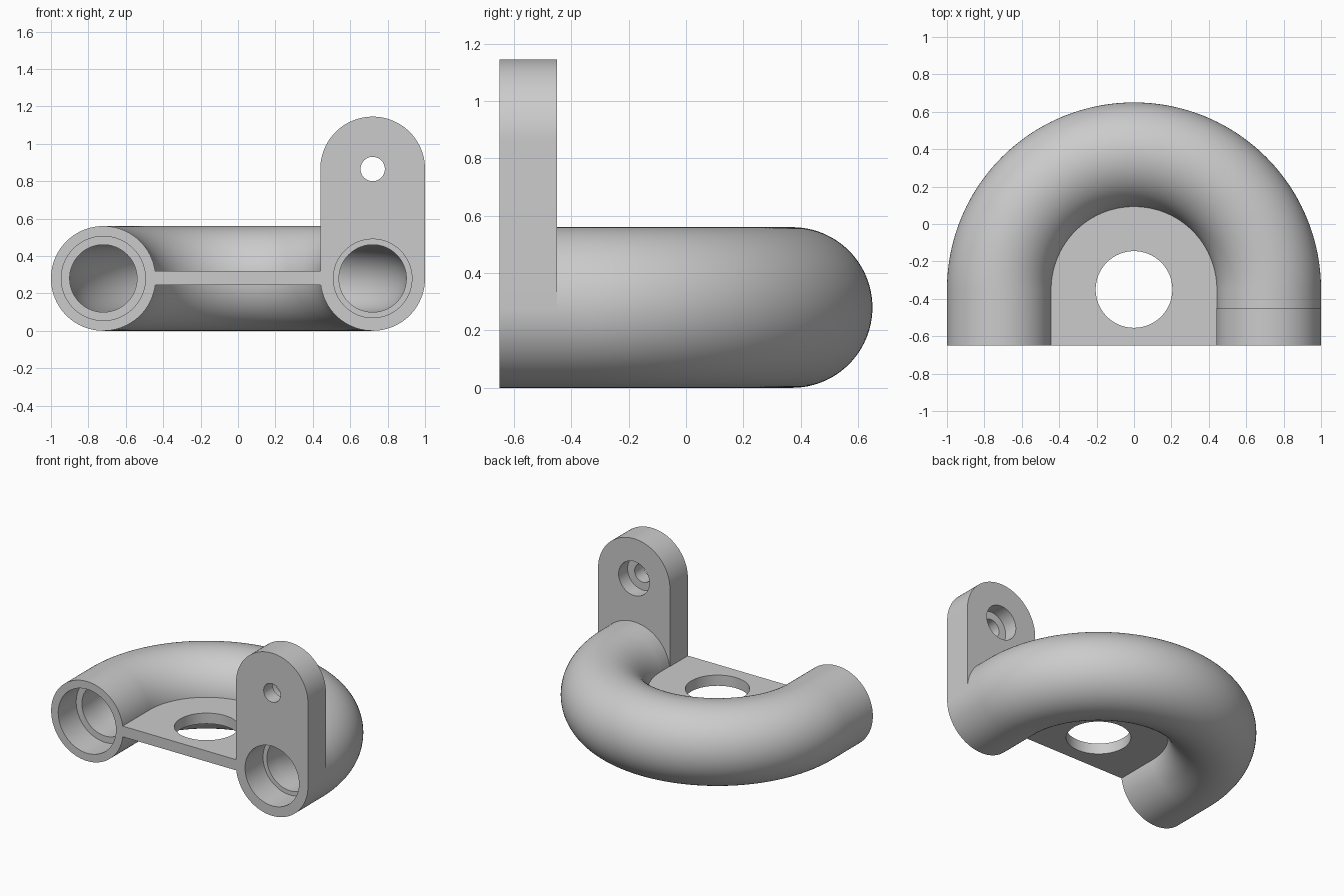
import bpy
import bmesh
from math import cos, sin, pi

cube = bpy.data.objects.get("Cube")
if cube:
    bpy.data.objects.remove(cube)

FRONT, STEP, BEND_Y = -0.65, -0.45, -0.35   # front plane, socket floor, bend centre
LEG_X, OUTER, BORE = 0.72, 0.28, 0.18       # leg offset, tube radii
LUG_TOP = 0.865                             # centre height of the lug's rounded top
SEGS = 96

grey = bpy.data.materials.new("light_grey")
grey.use_nodes = True
grey.diffuse_color = (0.6, 0.6, 0.6, 1)
grey.node_tree.nodes["Principled BSDF"].inputs["Base Color"].default_value = (0.6, 0.6, 0.6, 1)


def make_object(name, bm):
    bmesh.ops.recalc_face_normals(bm, faces=bm.faces)
    mesh = bpy.data.meshes.new(name)
    bm.to_mesh(mesh)
    bm.free()
    mesh.materials.append(grey)
    obj = bpy.data.objects.new(name, mesh)
    bpy.context.collection.objects.link(obj)
    return obj


def extrude_outline(name, points, offset):
    bm = bmesh.new()
    face = bm.faces.new([bm.verts.new(p) for p in points])
    moved = bmesh.ops.extrude_face_region(bm, geom=[face])["geom"]
    bmesh.ops.translate(bm, vec=offset, verts=[v for v in moved if isinstance(v, bmesh.types.BMVert)])
    if not face.is_valid or len(bm.faces) == len(points) + 1:
        bmesh.ops.holes_fill(bm, edges=bm.edges)
    return make_object(name, bm)


def arc(radius, start, end, count=SEGS):
    angles = [start + (end - start) * i / count for i in range(count + 1)]
    return [(radius * cos(a), radius * sin(a)) for a in angles]


def cylinder_y(name, x, z, radius, y0, y1):
    ring = arc(radius, 0, 2 * pi)[:-1]
    return extrude_outline(name, [(x + u, y0, z + v) for u, v in ring], (0, y1 - y0, 0))


def cut(target, cutters):
    for cutter in cutters:
        cutter.hide_render = True
        mod = target.modifiers.new("hole", 'BOOLEAN')
        mod.operation, mod.solver, mod.object = 'DIFFERENCE', 'EXACT', cutter
    bpy.context.view_layer.objects.active = target
    for mod in list(target.modifiers):
        bpy.ops.object.modifier_apply(modifier=mod.name)
    for cutter in cutters:
        bpy.data.objects.remove(cutter)


# Hollow U-shaped tube: outer skin out along the bend, inner skin back
def station(angle, radius, y=None):
    cx, cy = LEG_X * cos(angle), BEND_Y + LEG_X * sin(angle) if y is None else y
    return [(cx + radius * u * cos(angle), cy + radius * u * sin(angle), OUTER + radius * v)
            for u, v in arc(1, 0, 2 * pi)[:-1]]


bend = [pi * i / SEGS for i in range(SEGS + 1)]
stations = [station(0, OUTER, STEP)] + [station(a, OUTER) for a in bend]
stations += [station(pi, OUTER, FRONT), station(pi, 0.225, FRONT),
             station(pi, 0.225, STEP), station(pi, BORE, STEP)]
stations += [station(a, BORE) for a in reversed(bend)] + [station(0, BORE, STEP)]

bm = bmesh.new()
rings = [[bm.verts.new(p) for p in s] for s in stations]
for a, b in zip(rings, rings[1:] + rings[:1]):
    for i in range(SEGS):
        j = (i + 1) % SEGS
        bm.faces.new((a[i], a[j], b[j], b[i]))
tube = make_object("curved_tube", bm)

# Upright mounting lug with socket, screw hole and counterbore at the back
outline = [(LEG_X + u, FRONT, LUG_TOP + v) for u, v in arc(OUTER, 0, pi, SEGS // 2)]
outline += [(LEG_X + u, FRONT, OUTER + v) for u, v in arc(OUTER, pi, 2 * pi, SEGS // 2)]
lug = extrude_outline("mounting_lug", outline, (0, STEP - FRONT, 0))
cut(lug, [cylinder_y("socket_cutter", LEG_X, OUTER, 0.21, FRONT - 0.1, STEP + 0.1),
          cylinder_y("screw_cutter", LEG_X, LUG_TOP, 0.065, FRONT - 0.1, STEP + 0.1),
          cylinder_y("counterbore_cutter", LEG_X, LUG_TOP, 0.12, -0.55, STEP + 0.1)])

# Web plate between the legs, with a round hole
edge = 0.465
outline = [(u, BEND_Y + v, 0.245) for u, v in arc(edge, 0, pi)]
outline += [(-edge, FRONT, 0.245), (edge, FRONT, 0.245)]
web = extrude_outline("web_plate", outline, (0, 0, 0.075))
ring = [(u, BEND_Y + v, 0.1) for u, v in arc(0.205, 0, 2 * pi)[:-1]]
cut(web, [extrude_outline("web_hole_cutter", ring, (0, 0, 0.4))])

# Smooth round surfaces, crisp edges
bpy.ops.object.select_all(action='DESELECT')
for obj in (tube, lug, web):
    obj.select_set(True)
bpy.context.view_layer.objects.active = tube
bpy.ops.object.shade_smooth_by_angle(angle=pi / 6)
